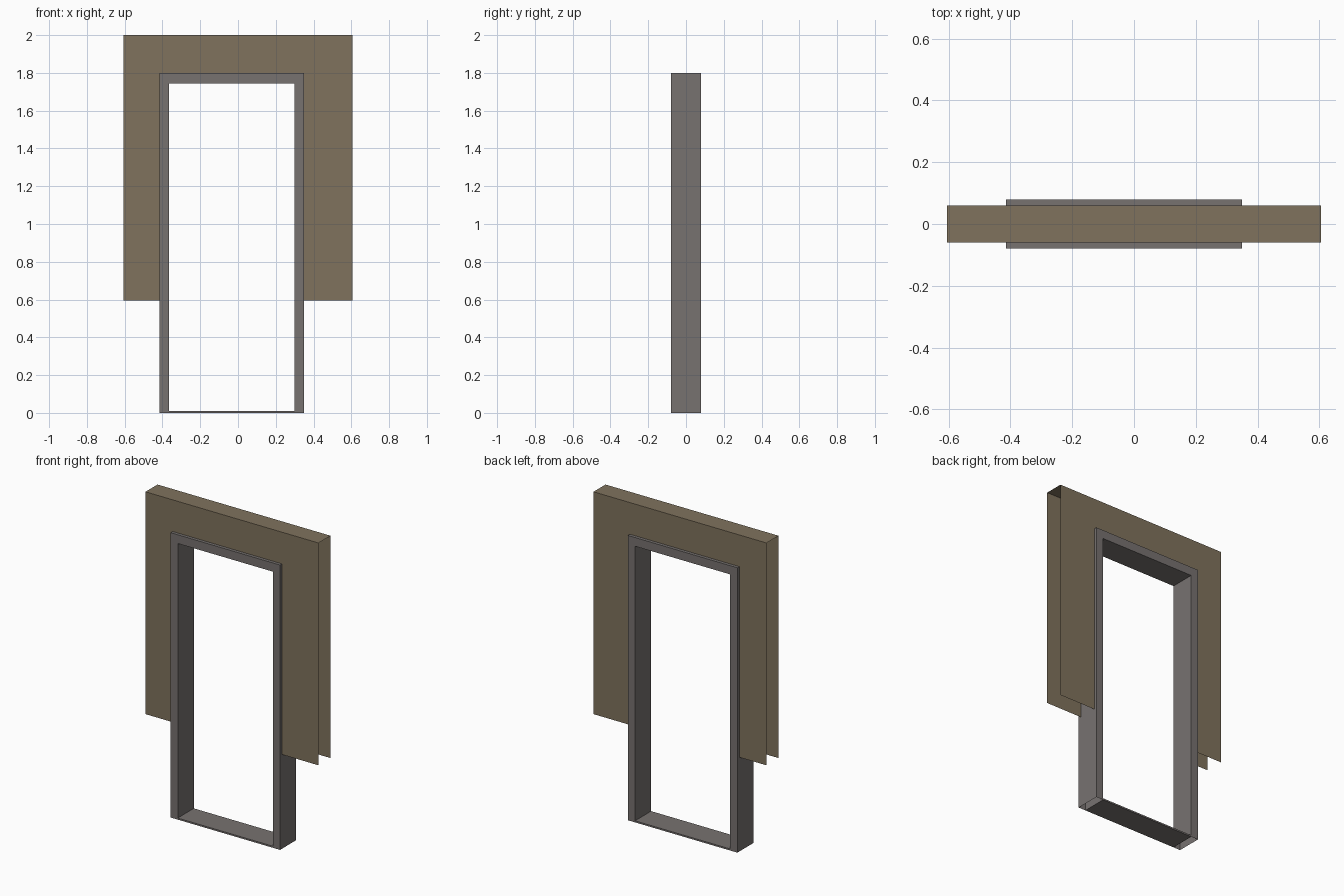
import bpy, bmesh

if "Cube" in bpy.data.objects:
    bpy.data.objects.remove(bpy.data.objects["Cube"])

def material(name, rgb):
    m = bpy.data.materials.new(name)
    m.diffuse_color = (*rgb, 1)
    m.use_nodes = True
    m.node_tree.nodes["Principled BSDF"].inputs["Base Color"].default_value = m.diffuse_color
    return m

WALL = material("wall_tan", (0.215, 0.170, 0.110))
FRAME = material("frame_grey", (0.185, 0.168, 0.163))

# outer wall, frame and opening limits
WX, WY, WZ0, WZ1 = 0.605, 0.06, 0.595, 2.0
FX0, FX1, FY, FZ = -0.415, 0.35, 0.08, 1.8
IX0, IX1, IZ = -0.365, 0.30, 1.745

def make(name, faces, mat):
    bm = bmesh.new()
    for f in faces:
        bm.faces.new([bm.verts.new(p) for p in f])
    bmesh.ops.remove_doubles(bm, verts=bm.verts, dist=1e-5)
    bmesh.ops.recalc_face_normals(bm, faces=bm.faces)
    me = bpy.data.meshes.new(name)
    bm.to_mesh(me)
    bm.free()
    me.materials.append(mat)
    ob = bpy.data.objects.new(name, me)
    bpy.context.collection.objects.link(ob)

def panel(outline, y, flip=False):
    pts = [(x, y, z) for x, z in outline]
    return pts[::-1] if flip else pts

# wall: two thin sheets notched around the frame, joined by a top; ends stay open
arch = [(-WX, WZ0), (FX0, WZ0), (FX0, FZ), (FX1, FZ),
        (FX1, WZ0), (WX, WZ0), (WX, WZ1), (-WX, WZ1)]
make("wall_shell", [
    panel(arch, -WY), panel(arch, WY, True),
    [(-WX, -WY, WZ1), (WX, -WY, WZ1), (WX, WY, WZ1), (-WX, WY, WZ1)]], WALL)

# door frame: U profile swept through the wall, jamb bottoms open
outline = [(FX0, 0), (IX0, 0), (IX0, IZ), (IX1, IZ),
           (IX1, 0), (FX1, 0), (FX1, FZ), (FX0, FZ)]
sides = []
for i, (a, b) in enumerate(zip(outline, outline[1:] + outline[:1])):
    if i not in (0, 4):
        sides.append([(a[0], -FY, a[1]), (a[0], FY, a[1]),
                      (b[0], FY, b[1]), (b[0], -FY, b[1])])
make("door_frame", [panel(outline, -FY), panel(outline, FY, True)] + sides, FRAME)

# threshold: thin plate between the jambs
T = 0.01
strip = [(IX0, 0), (IX1, 0), (IX1, T), (IX0, T)]
make("threshold", [panel(strip, -FY), panel(strip, FY, True)] + [
    [(IX0, -FY, z), (IX1, -FY, z), (IX1, FY, z), (IX0, FY, z)][::s]
    for z, s in ((T, 1), (0, -1))], FRAME)
